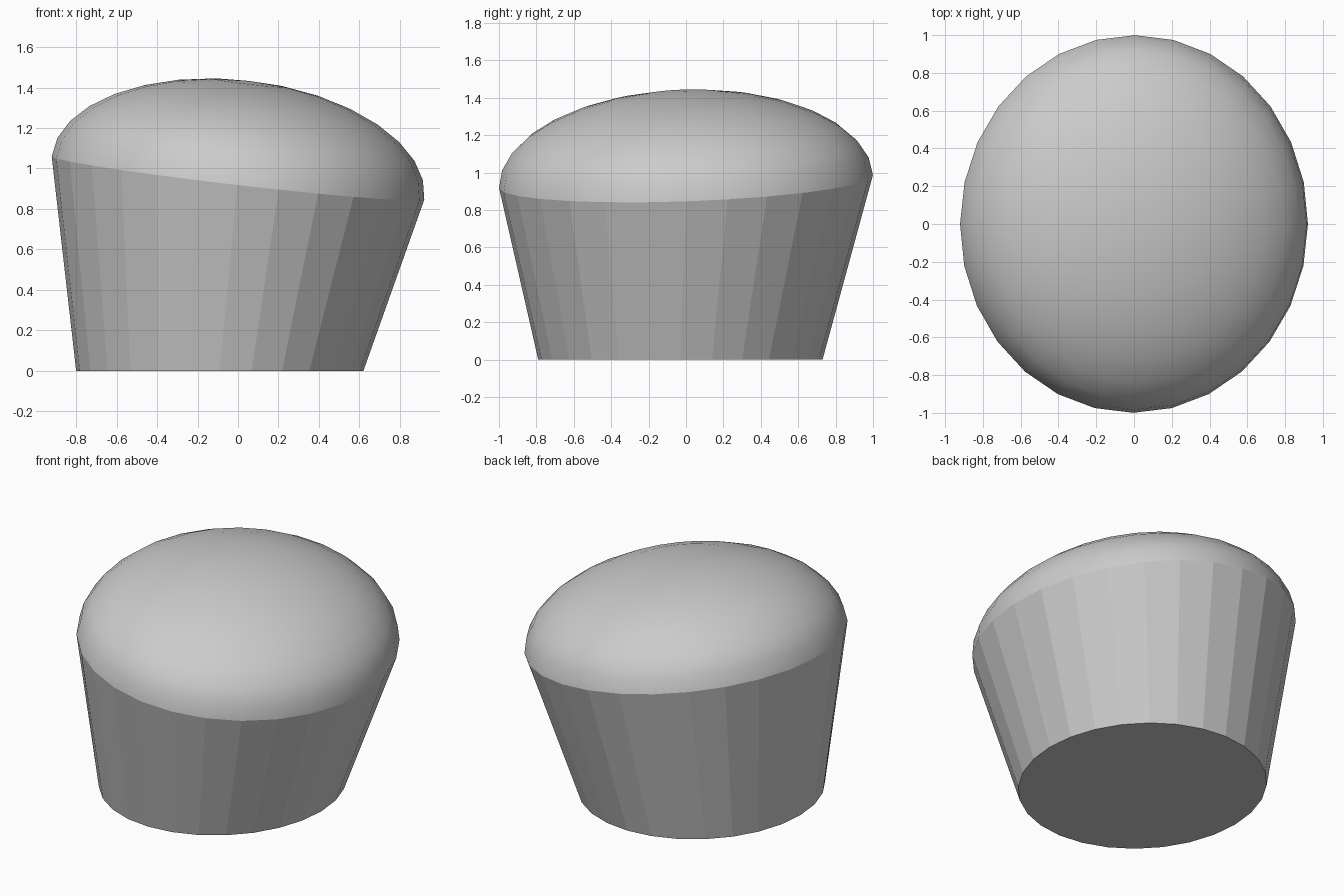
import bpy, bmesh
from math import sin, cos, pi, radians
from mathutils import Vector, Matrix

cube = bpy.data.objects.get("Cube")
if cube:
    bpy.data.objects.remove(cube, do_unlink=True)

SEGMENTS, RINGS = 28, 8

# Single plain material
grey = bpy.data.materials.new("plain_grey")
grey.use_nodes = True
colour = (0.6, 0.6, 0.6, 1)
grey.diffuse_color = colour
grey.node_tree.nodes["Principled BSDF"].inputs["Base Color"].default_value = colour

# The dome leans to the right and slightly to the front
tilt = (Matrix.Translation((0, 0, 0.953))
        @ Matrix.Rotation(radians(6.6), 4, 'Y')
        @ Matrix.Rotation(radians(2), 4, 'X'))


def ellipse(rx, ry, z):
    angles = [2 * pi * i / SEGMENTS for i in range(SEGMENTS)]
    return [Vector((rx * cos(a), ry * sin(a), z)) for a in angles]


def bridge(bm, lower, upper, smooth):
    for i in range(SEGMENTS):
        j = (i + 1) % SEGMENTS
        bm.faces.new((lower[i], lower[j], upper[j], upper[i])).smooth = smooth


bm = bmesh.new()

# Flat base and faceted tapering cup
base = [bm.verts.new(p + Vector((-0.09, -0.03, 0))) for p in ellipse(0.71, 0.76, 0)]
bm.faces.new(reversed(base))
previous = base

# Smooth flattened dome, from the slanted rim to the crown
for k in range(RINGS):
    a = pi / 2 * k / RINGS
    ring = [bm.verts.new(tilt @ p)
            for p in ellipse(0.927 * cos(a), cos(a), 0.483 * sin(a))]
    bridge(bm, previous, ring, k > 0)
    previous = ring
crown = bm.verts.new(tilt @ Vector((0, 0, 0.483)))
for i in range(SEGMENTS):
    bm.faces.new((previous[i], previous[(i + 1) % SEGMENTS], crown)).smooth = True

# Keep the rim crisp
for edge in bm.edges:
    if len({f.smooth for f in edge.link_faces}) > 1:
        edge.smooth = False

mesh = bpy.data.meshes.new("muffin")
bm.to_mesh(mesh)
bm.free()
mesh.materials.append(grey)
muffin = bpy.data.objects.new("muffin", mesh)
bpy.context.collection.objects.link(muffin)
